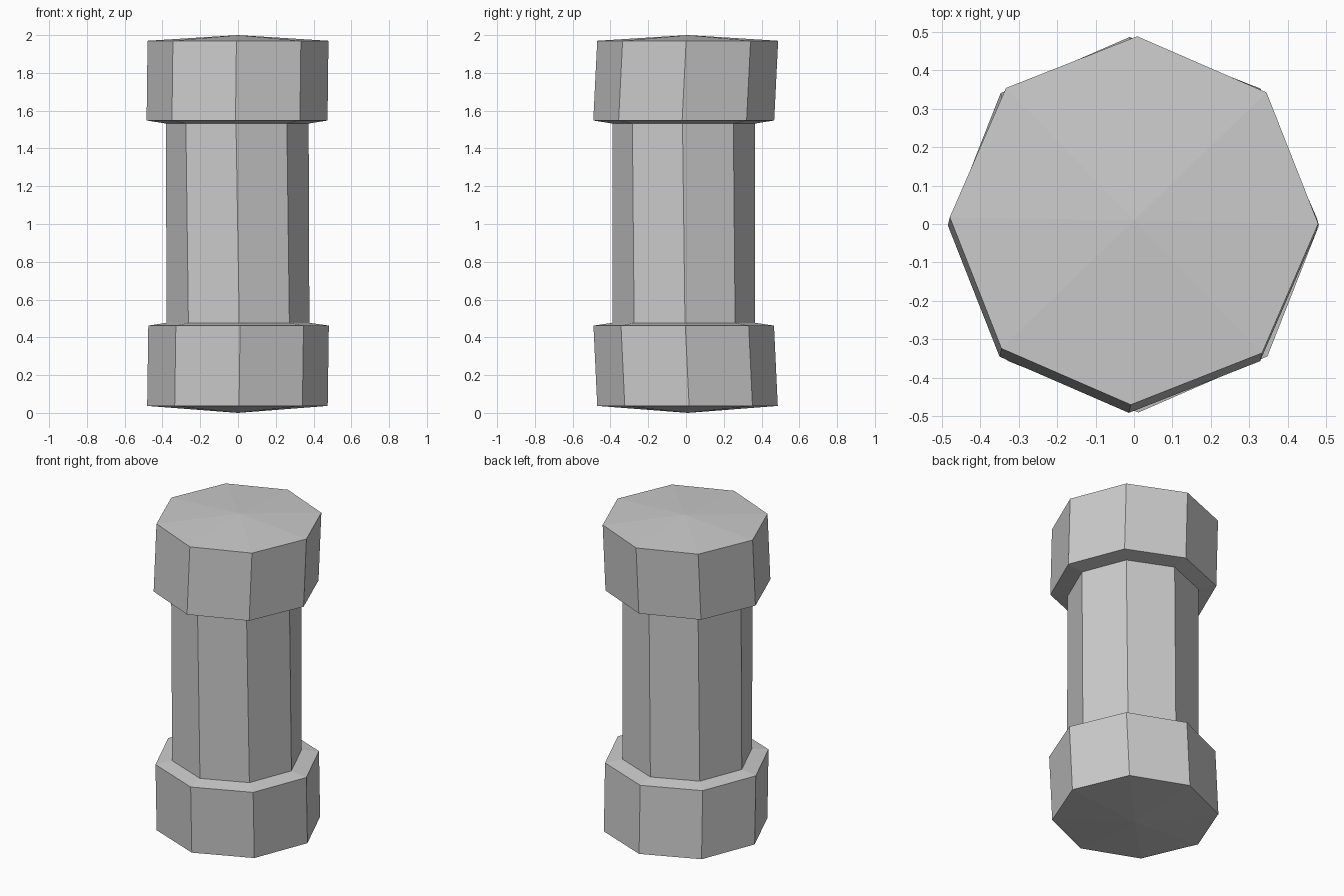
import bpy
import bmesh
from math import cos, sin, tau, radians

if "Cube" in bpy.data.objects:
    bpy.data.objects.remove(bpy.data.objects["Cube"])

SIDES = 8

# Ring profile from bottom to top: z, radius, centre x, centre y, twist in degrees
RINGS = [
    (0.037, 0.478, -0.003, 0.008, 1),    # lower head
    (0.462, 0.478, 0.003, -0.012, 1),
    (0.477, 0.378, 0.0, -0.012, 1),      # grip
    (1.532, 0.378, -0.004, -0.012, -1),
    (1.548, 0.479, -0.005, -0.012, -1),  # upper head
    (1.97, 0.479, 0.0, 0.009, -1),
]


def add_ring(bm, z, radius, cx, cy, twist):
    angles = [tau * i / SIDES + radians(twist) for i in range(SIDES)]
    return [bm.verts.new((cx + radius * cos(a), cy + radius * sin(a), z)) for a in angles]


def add_cap(bm, ring, tip):
    apex = bm.verts.new(tip)
    for i in range(SIDES):
        bm.faces.new((ring[i], ring[(i + 1) % SIDES], apex))


bm = bmesh.new()
rings = [add_ring(bm, *r) for r in RINGS]

# Walls and shoulders
for low, high in zip(rings, rings[1:]):
    for i in range(SIDES):
        j = (i + 1) % SIDES
        bm.faces.new((low[i], low[j], high[j], high[i]))

# Shallow pointed ends
add_cap(bm, rings[0], (0, 0.01, 0.0))
add_cap(bm, rings[-1], (0, 0.01, 2.0))

bmesh.ops.recalc_face_normals(bm, faces=bm.faces)
mesh = bpy.data.meshes.new("dumbbell")
bm.to_mesh(mesh)
bm.free()
bpy.context.collection.objects.link(bpy.data.objects.new("dumbbell", mesh))
